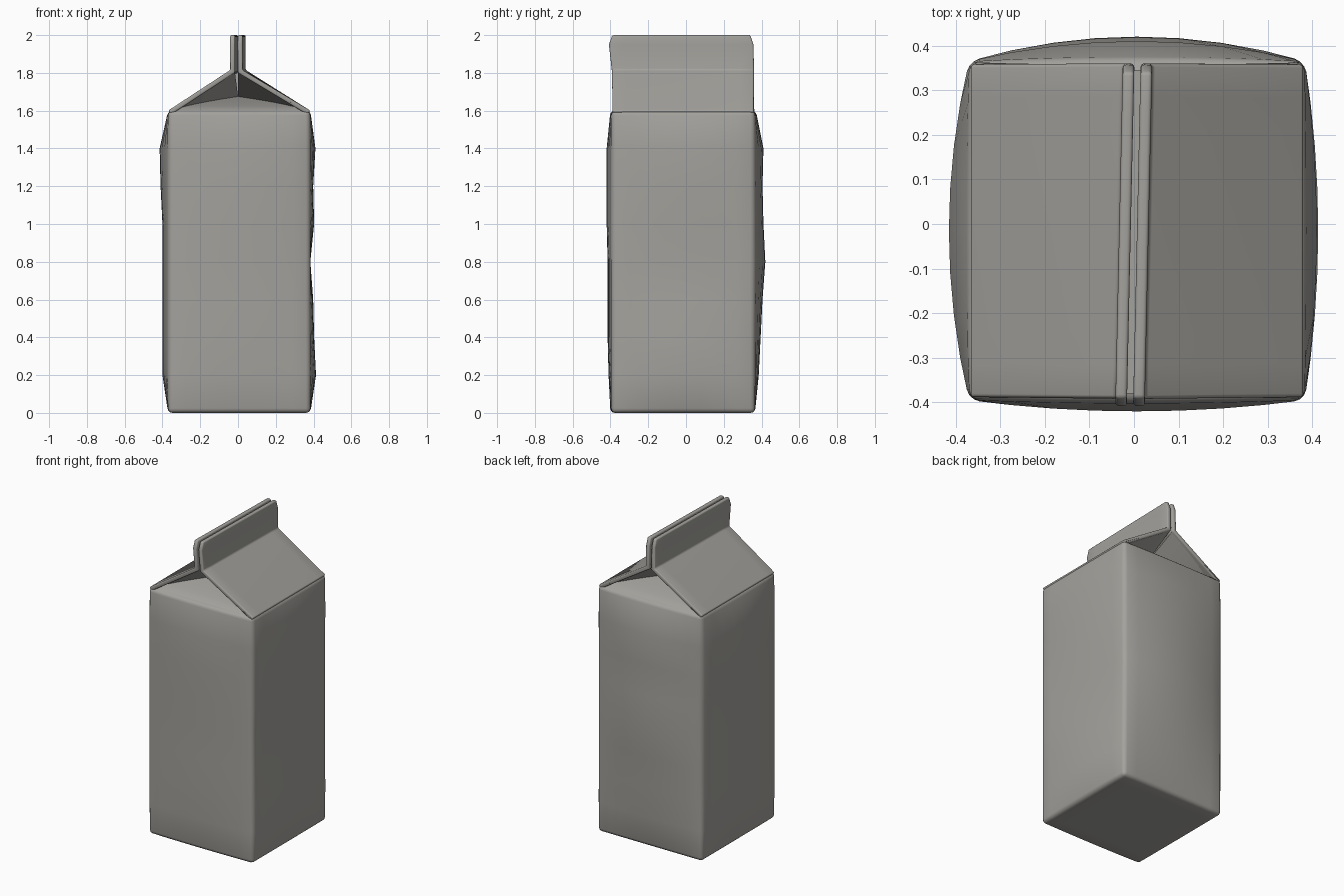
import bpy
import bmesh
import math

if "Cube" in bpy.data.objects:
    bpy.data.objects.remove(bpy.data.objects["Cube"], do_unlink=True)

# Single plain cardboard colour
grey = bpy.data.materials.new("warm_grey_card")
grey.use_nodes = True
colour = (0.37, 0.36, 0.335, 1)
grey.diffuse_color = colour
grey.node_tree.nodes["Principled BSDF"].inputs["Base Color"].default_value = colour


def finish(name, bm, thickness=0, bevel=0):
    """Turn a bmesh into a smooth-shaded object with optional thickness and rounding."""
    mesh = bpy.data.meshes.new(name)
    bm.to_mesh(mesh)
    bm.free()
    mesh.materials.append(grey)
    obj = bpy.data.objects.new(name, mesh)
    bpy.context.collection.objects.link(obj)
    bpy.ops.object.select_all(action="DESELECT")
    obj.select_set(True)
    bpy.context.view_layer.objects.active = obj
    if thickness:
        mod = obj.modifiers.new("Thickness", "SOLIDIFY")
        mod.thickness, mod.offset, mod.use_even_offset = thickness, 0, True
        bpy.ops.object.modifier_apply(modifier=mod.name)
    if bevel:
        mod = obj.modifiers.new("Rounding", "BEVEL")
        mod.width, mod.segments = bevel, 3
        mod.limit_method, mod.angle_limit = "ANGLE", math.radians(50)
        bpy.ops.object.modifier_apply(modifier=mod.name)
    bpy.ops.object.shade_smooth_by_angle(angle=math.radians(40))
    return obj


def loft(name, curves, **options):
    """Sheet spanning a list of equally long point curves."""
    bm = bmesh.new()
    rows = [[bm.verts.new(p) for p in curve] for curve in curves]
    for a, b in zip(rows, rows[1:]):
        for i in range(len(a) - 1):
            bm.faces.new((a[i], a[i + 1], b[i + 1], b[i]))
    bmesh.ops.remove_doubles(bm, verts=bm.verts, dist=0.0005)
    bmesh.ops.recalc_face_normals(bm, faces=bm.faces)
    return finish(name, bm, **options)


def mix(a, b, t):
    return tuple(p + (q - p) * t for p, q in zip(a, b))


# Body: gridded box whose four walls bulge by their own height profile
X0, X1, Y0, Y1, TOP = -0.37, 0.383, -0.395, 0.365, 1.6
bulge = {
    "right": [0, 0.03, 0.03, 0.03, 0.03, 0.03, 0.04, 0.045, 0],
    "left": [0, 0.03, 0.02, 0.015, 0, 0.02, 0.015, 0.027, 0],
    "front": [0.005, 0.015, 0.02, 0.02, 0.02, 0.025, 0.025, 0.025, 0.005],
    "back": [0, 0.02, 0.03, 0.04, 0.055, 0.045, 0.04, 0.045, 0.005],
}
bm = bmesh.new()
bmesh.ops.create_cube(bm, size=2)
bmesh.ops.subdivide_edges(bm, edges=bm.edges[:], cuts=7, use_grid_fill=True)
for v in bm.verts:
    u, w, h = v.co
    level = round((h + 1) * 4)
    x_side, y_side = ("left" if u > 0 else "right"), ("back" if w > 0 else "front")
    v.co.x = X0 + (X1 - X0) * (u + 1) / 2 + u * bulge[x_side][level] * (1 - w * w)
    v.co.y = Y0 + (Y1 - Y0) * (w + 1) / 2 + w * bulge[y_side][level] * (1 - u * u)
    v.co.z = TOP * (h + 1) / 2
finish("carton_body", bm, bevel=0.024)


# Ridge line of the roof, slightly skewed along its length
def ridge(side, y, z, spread=0.02):
    return (side * spread + 0.022 * y, y, z)


STEPS = 10
STEP_T = [i / STEPS for i in range(STEPS + 1)]

# Roof panels: slope up from the eave, then fold upright into the top fin
for side, name in ((-1, "right"), (1, "left")):
    eave_x = X1 - 0.008 if side > 0 else X0 + 0.008
    ends = [
        ((eave_x, -0.388, 1.59), (eave_x, 0.358, 1.59)),
        (ridge(side, -0.392, 1.808), ridge(side, 0.36, 1.808)),
        (ridge(side, -0.408, 1.95), ridge(side, 0.357, 1.95)),
        (ridge(side, -0.39, 2.0), ridge(side, 0.34, 2.0)),
    ]
    loft(name + "_roof_panel", [[mix(a, b, t) for t in STEP_T] for a, b in ends],
         thickness=0.026, bevel=0.008)

# Seam closing the slot between the two fin halves
loft("ridge_seam", [[ridge(s, y, 1.83) for y in (-0.38, 0.345)] for s in (-1, 1)])

# Gable ends: a sloping end panel and two flaps tucked in under the roof
for name, edge_y, apex_y, ridge_y in (("front", -0.39, -0.1, -0.388),
                                      ("back", 0.362, 0.08, 0.354)):
    apex = (0, apex_y, 1.675)
    folds = {}
    for side, flap in ((-1, "right"), (1, "left")):
        corner = (X1 - 0.012 if side > 0 else X0 + 0.012, edge_y, 1.592)
        fold = []
        for t in STEP_T:
            x, y, _ = mix(corner, apex, t)
            fold.append((x, y, corner[2] + (apex[2] - corner[2]) * t ** 0.65))
        folds[side] = fold
        rim = [mix(corner, ridge(side, ridge_y, 1.805, 0.008), t) for t in STEP_T]
        loft(name + "_" + flap + "_flap", [fold, rim])
    loft(name + "_gable_panel",
         [[mix(a, b, t) for t in STEP_T] for a, b in zip(folds[-1], folds[1])])
